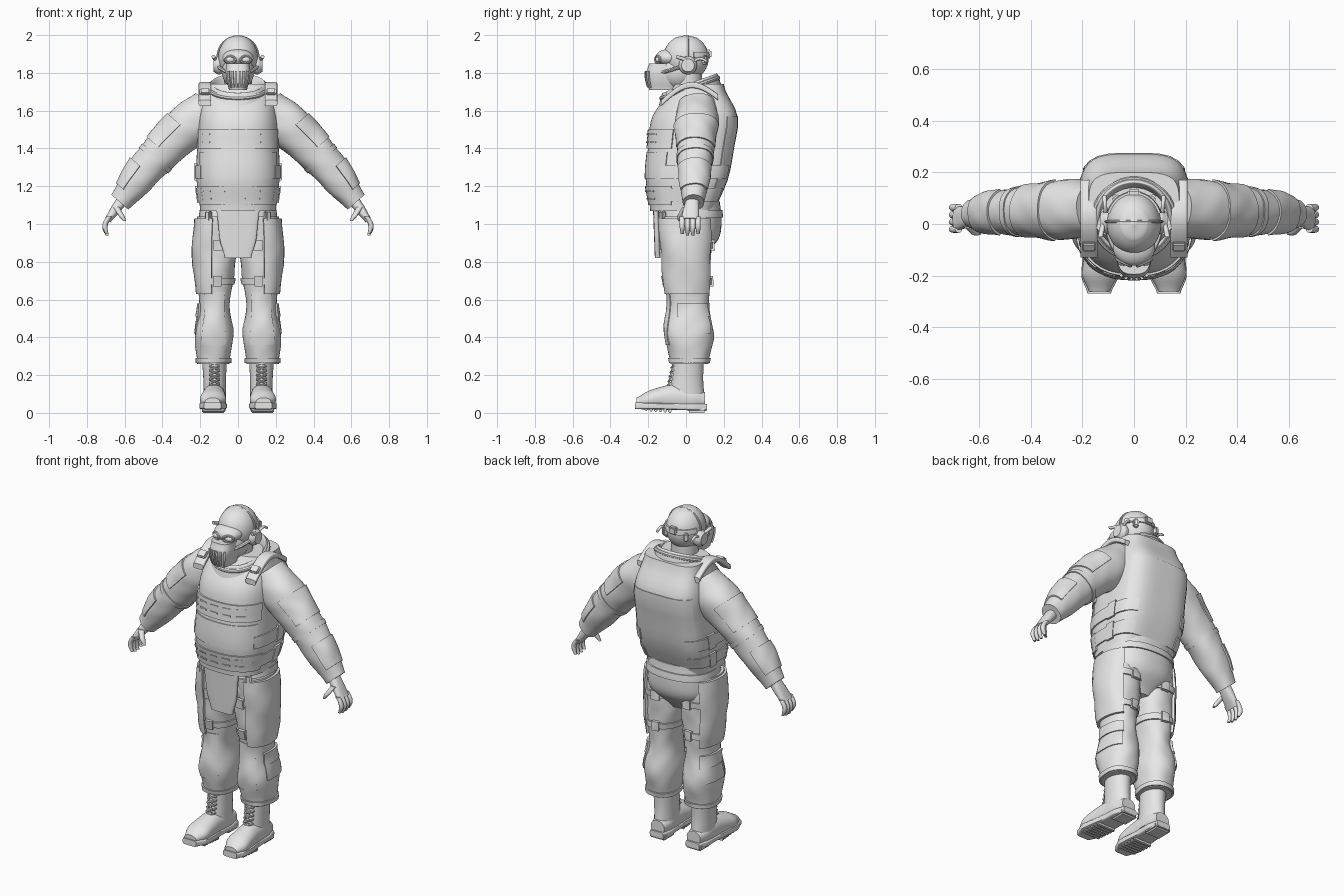
import bpy, bmesh
from math import sin, cos, pi, radians, sqrt
from mathutils import Vector, Matrix

default_cube = bpy.data.objects.get("Cube")
if default_cube:
    bpy.data.objects.remove(default_cube, do_unlink=True)

color = (0.8, 0.8, 0.8, 1)
grey = bpy.data.materials.new("plain grey")
grey.use_nodes = True
grey.diffuse_color = color
grey.node_tree.nodes["Principled BSDF"].inputs["Base Color"].default_value = color

X, Y, Z = Matrix.Identity(3)
ZERO = Vector()


def finish(name, bm, mirror):
    """Turn the mesh into an object, smooth except at sharp edges."""
    bmesh.ops.recalc_face_normals(bm, faces=bm.faces[:])
    for face in bm.faces:
        face.smooth = True
    for edge in bm.edges:
        edge.smooth = edge.calc_face_angle(0) < 0.7
    mesh = bpy.data.meshes.new(name)
    bm.to_mesh(mesh)
    bm.free()
    mesh.materials.append(grey)
    part = bpy.data.objects.new(name, mesh)
    bpy.context.collection.objects.link(part)
    if mirror:
        part.modifiers.new("mirror", "MIRROR").use_mirror_merge = False


def skin(name, rings, mirror=False):
    """Join equal point loops into a capped solid."""
    bm = bmesh.new()
    loops = [[bm.verts.new(point) for point in ring] for ring in rings]
    count = len(loops[0])
    for low, high in zip(loops, loops[1:]):
        for i in range(count):
            j = (i + 1) % count
            bm.faces.new((low[i], low[j], high[j], high[i]))
    bm.faces.new(loops[0])
    bm.faces.new(loops[-1])
    finish(name, bm, mirror)


class Form:
    """A rounded solid along a line or bow, with evenly spaced section sizes."""
    def __init__(self, start, end, sizes, u=X, v=Y, bow=ZERO, front=2, back=2, fold=0):
        self.start, self.end = Vector(start), Vector(end)
        self.sizes = [Vector(s if isinstance(s, tuple) else (s, s)) for s in sizes]
        self.u, self.v, self.bow = u, v, bow
        self.front, self.back, self.fold = front, back, fold

    def size(self, t):
        last = len(self.sizes) - 1
        i = min(int(t * last), last - 1)
        f = t * last - i
        before, a, b, after = (self.sizes[min(max(k, 0), last)] for k in range(i - 1, i + 3))
        ease = f * f * (3 - 2 * f)
        bend = f * (1 - f) / 2
        return a.lerp(b, ease) + bend * ((1 - f) * (b - before) - f * (after - a))

    def point(self, t, angle, off=0):
        c, s = cos(angle), sin(angle)
        power = self.front if s < 0 else self.back
        r = (abs(c) ** power + abs(s) ** power) ** (-1 / power)
        r *= 1 + self.fold * (sin(3 * angle + 20 * t) + sin(5 * angle - 35 * t) / 2)
        width, depth = self.size(t)
        centre = self.start.lerp(self.end, t) + self.bow * sin(pi * t)
        return centre + self.u * (width + off) * c * r + self.v * (depth + off) * s * r

    def build(self, name, mirror=False, sides=40):
        steps = 5 * (len(self.sizes) - 1)
        skin(name, [[self.point(k / steps, 2 * pi * i / sides) for i in range(sides)]
                    for k in range(steps + 1)], mirror)
        return self

    def patch(self, name, low, high, first=-180, last=180, off=0.012, mirror=False):
        """A plate that follows the surface between two heights and two angles."""
        span = self.end.z - self.start.z
        sides, steps = max(4, int((last - first) / 8)), 8
        angles = [radians(first + (last - first) * i / sides) for i in range(sides + 1)]
        rings = []
        for k in range(steps + 1):
            t = (low + (high - low) * k / steps - self.start.z) / span
            rings.append([self.point(t, a, off) for a in angles]
                         + [self.point(t, a, -0.006) for a in reversed(angles)])
        skin(name, rings, mirror)


def ring(name, centre, u, v, thick, mirror=False, count=32):
    """An oval hoop whose half axes are u and v."""
    normal = u.cross(v).normalized()
    loops = []
    for a in [2 * pi * k / count for k in range(count + 1)]:
        out = u * cos(a) + v * sin(a)
        loops.append([Vector(centre) + out + thick * (out.normalized() * cos(b) + normal * sin(b))
                      for b in [pi * i / 4 for i in range(8)]])
    skin(name, loops, mirror)


def box(name, centre, size, turn=0, axis="Z", mirror=False):
    bm = bmesh.new()
    bmesh.ops.create_cube(bm, size=1, matrix=Matrix.Translation(centre)
                          @ Matrix.Rotation(radians(turn), 4, axis) @ Matrix.Diagonal((*size, 1)))
    bmesh.ops.bevel(bm, geom=bm.edges[:], offset=min(size) / 4, segments=2, affect="EDGES")
    finish(name, bm, mirror)


def ball(name, centre, size, mirror=False):
    bm = bmesh.new()
    bmesh.ops.create_uvsphere(bm, u_segments=32, v_segments=20, radius=1,
                              matrix=Matrix.Translation(centre) @ Matrix.Diagonal((*size, 1)))
    finish(name, bm, mirror)


# Armoured vest
vest = Form((0, -0.02, 1.07), (0, 0.07, 1.74),
            [(0.2, 0.17), (0.22, 0.216), (0.217, 0.226), (0.212, 0.224), (0.175, 0.13)],
            front=2.5, back=3.8).build("vest", sides=64)
vest.patch("chest_panel", 1.4, 1.5, -155, -25, off=0.008)
vest.patch("chest_plate", 1.24, 1.38, -150, -30, off=0.005)
vest.patch("waist_band_front", 1.1, 1.2, -160, -20, off=0.008)
vest.patch("back_plate", 1.12, 1.57, 40, 140, off=0.004)
for low in (1.12, 1.24):
    vest.patch("side_strap", low, low + 0.07, -35, 55, off=0.008, mirror=True)
    vest.patch("side_buckle", low - 0.01, low + 0.08, 10, 24, off=0.012, mirror=True)
for low in (1.13, 1.17, 1.43, 1.47):
    for angle in range(-140, -40, 20):
        vest.patch("webbing_loop", low, low + 0.008, angle, angle + 12, off=0.012)

# Shoulder straps and collar
Form((0.175, -0.13, 1.64), (0.175, 0.17, 1.67), [(0.033, 0.016)] * 6, v=Z, bow=Z * 0.08,
     front=5, back=5).build("shoulder_strap", mirror=True)
box("strap_buckle", (0.175, -0.085, 1.697), (0.055, 0.045, 0.025), 40, "X", mirror=True)
lean = Y + Z * 0.36
collar_sizes = [0.168 - 0.01 * i for i in range(6)]
Form((0, 0.02, 1.66), (0, 0.02, 1.68), collar_sizes, v=lean, bow=Z * 0.075).build("collar")
ring("collar_trim", (0, 0.02, 1.72), X * 0.155, lean * 0.15, 0.012)

# Head and helmet
Form((0, 0.01, 1.62), (0, 0.01, 1.8), (0.075, 0.075)).build("neck")
ball("face", (0, -0.04, 1.81), (0.085, 0.11, 0.1))
dome = [h / 10 for h in range(-9, 11)]
helmet = Form((0, 0, 1.77), (0, 0, 2), [(0.105 * r, 0.12 * r) for r in
              [sqrt(1.001 - h * h) for h in dome]]).build("helmet")
ball("brow", (0, -0.09, 1.88), (0.082, 0.072, 0.046))
helmet.patch("rear_band", 1.88, 1.91, 20, 160, off=0.008)
box("rear_clip", (0, 0.12, 1.9), (0.05, 0.03, 0.045))
box("rear_side_clip", (0.07, 0.1, 1.87), (0.03, 0.03, 0.05), -35, mirror=True)
ring("headband", (0, 0.01, 1.885), X * 0.108, Z * 0.108, 0.006)

# Goggles, breathing mask and ear cups
ring("goggle_rim", (0.04, -0.15, 1.87), X * 0.026 + Y * 0.012, Z * 0.018, 0.007, mirror=True)
ball("goggle_lens", (0.04, -0.148, 1.87), (0.024, 0.014, 0.016), mirror=True)
mask = Form((0, -0.125, 1.71), (0, -0.13, 1.85), [(0.048, 0.07), (0.06, 0.08), (0.066, 0.082), (0.062, 0.065)],
            front=2.8, back=4).build("mask")
for angle in range(-130, -49, 16):
    mask.patch("mask_rib", 1.722, 1.81, angle - 4, angle + 4, off=0.009)
Form((0.05, -0.13, 1.8), (0.105, 0, 1.84), [0.01] * 4, u=Y - X, v=Z,
     bow=X * 0.01).build("mask_strap", mirror=True, sides=8)
Form((0.085, 0.01, 1.84), (0.13, 0.01, 1.84), (0.046, 0.048, 0.034), u=Y, v=Z).build("ear_cup", mirror=True)
Form((0.12, 0, 1.87), (0.13, -0.05, 1.885), (0.01, 0.01), u=X, v=Z).build("ear_probe", mirror=True, sides=12)
Form((0.11, 0.04, 1.86), (0.115, 0.11, 1.86), [0.008] * 4, u=X, v=Z,
     bow=Z * 0.015).build("ear_lever", mirror=True, sides=12)

# Sleeves and pads
across = Vector((0.75, 0, 0.66))
sleeve = Form((0.14, 0.06, 1.62), (0.625, 0.04, 1.115),
              [(r, r * 0.94) for r in (0.11, 0.124, 0.11, 0.098, 0.086, 0.06)],
              u=across, bow=across * 0.028, front=2.2, back=2.2, fold=0.018).build("sleeve", mirror=True)
sleeve.patch("upper_arm_pad", 1.49, 1.37, -75, 75, off=0.007, mirror=True)
sleeve.patch("forearm_pad", 1.27, 1.16, -70, 70, off=0.008, mirror=True)
sleeve.patch("elbow_band", 1.34, 1.32, off=0.005, mirror=True)

# Hands
Form((0.61, 0.035, 1.13), (0.69, 0.02, 1.02), [(0.03, 0.035), (0.026, 0.042), (0.018, 0.046)],
     u=across, front=2.5, back=2.5).build("palm", mirror=True)
for i in range(4):
    y, tip = i * 0.028 - 0.02, 0.935 + 0.008 * abs(i - 1.5)
    Form((0.68, y, 1.04), (0.692, y, tip), (0.014, 0.014, 0.013, 0.008),
         bow=X * 0.018).build("finger", mirror=True, sides=12)
Form((0.645, 0, 1.09), (0.6, -0.035, 1.015), (0.018, 0.016, 0.015, 0.008),
     bow=Y * -0.008).build("thumb", mirror=True, sides=12)

# Trousers and belt
hips = Form((0, 0.01, 0.82), (0, 0.03, 1.12), [0.08, (0.19, 0.155), (0.2, 0.165), (0.19, 0.15)],
            front=2.4, back=2.4).build("hips")
hips.patch("belt", 1.035, 1.075, off=0.008)
leg = Form((0.13, 0.02, 0.26), (0.115, 0, 1.04),
           [(0.085, 0.1), (0.102, 0.13), (0.08, 0.11), (0.1, 0.12), (0.113, 0.128), (0.1, 0.135)],
           fold=0.02, front=2.3, back=2.3).build("trouser_leg", mirror=True)
leg.patch("trouser_hem", 0.265, 0.29, off=0.008, mirror=True)
leg.patch("knee_patch", 0.36, 0.64, -125, -55, off=0.005, mirror=True)
leg.patch("cargo_pocket", 0.42, 0.57, -25, 55, off=0.006, mirror=True)
leg.patch("pocket_flap", 0.51, 0.58, -28, 58, off=0.012, mirror=True)
leg.patch("thigh_pad", 0.63, 1.03, -80, 60, off=0.014, mirror=True)
for low in (0.68, 0.87):
    leg.patch("leg_strap", low, low + 0.035, 55, 285, off=0.008, mirror=True)
    for angle in (-108, 85):
        leg.patch("strap_buckle", low - 0.01, low + 0.045, angle, angle + 23, off=0.018, mirror=True)

# Hanging front guard
Form((0, -0.15, 0.82), (0, -0.16, 1.09), [(w, 0.015) for w in (0.07, 0.095, 0.105, 0.115)],
     front=4, back=4).build("front_guard")
box("hip_clip", (0.155, -0.125, 1.04), (0.035, 0.03, 0.06), 35, mirror=True)

# Boots
Form((0.122, 0, 0.05), (0.125, 0.012, 0.3), [(0.058, 0.1), (0.06, 0.085), (0.066, 0.084)]
     ).build("boot_shaft", mirror=True)
Form((0.12, 0.1, 0.07), (0.135, -0.262, 0.058),
     [(0.045, 0.04), (0.058, 0.058), (0.06, 0.068), (0.062, 0.066), (0.066, 0.056), (0.067, 0.045), (0.04, 0.022)],
     v=Z, bow=Z * 0.02, front=2.6).build("boot_foot", mirror=True)
Form((0.12, 0.11, 0.03), (0.135, -0.27, 0.038),
     [(w, 0.018) for w in (0.045, 0.06, 0.06, 0.064, 0.07, 0.071, 0.045)],
     v=Z, front=6, back=6).build("boot_sole", mirror=True)
box("boot_heel", (0.12, 0.058, 0.018), (0.105, 0.1, 0.036), mirror=True)
for i in range(6):
    box("sole_tread", (0.13, -0.085 - i * 0.025, 0.011 + i * 0.002), (0.12, 0.018, 0.022), mirror=True)
for i in range(6):
    z, y = 0.13 + i * 0.024, i * 0.005 - 0.084
    for side in (-0.03, 0.03):
        Form((0.124 - side, y, z), (0.124 + side, y, z + 0.024), [0.006] * 4, u=Y, v=Z,
             bow=Y * -0.012).build("boot_lace", mirror=True, sides=8)
